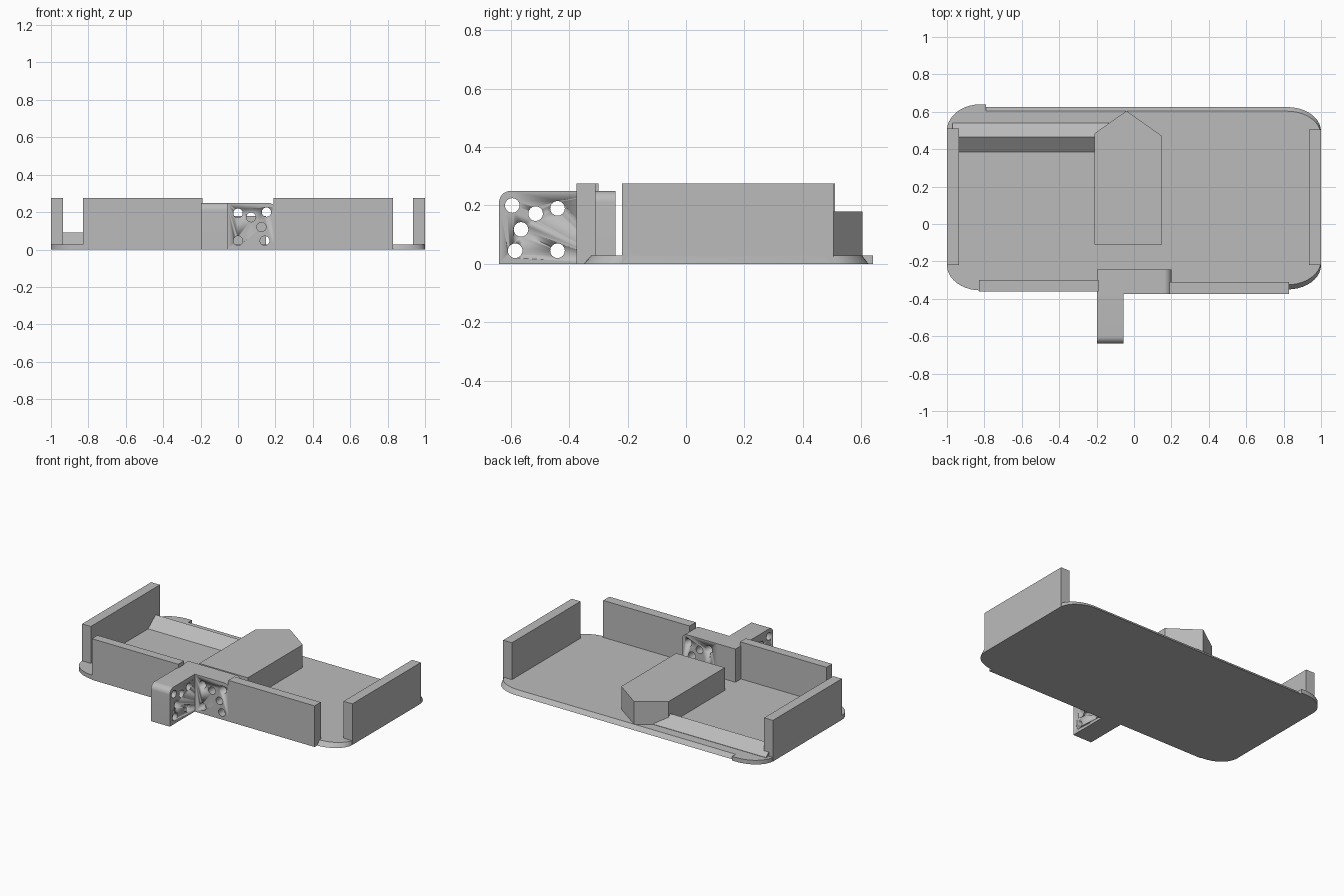
import bpy, bmesh, math
from mathutils import Vector

cube = bpy.data.objects.get("Cube")
if cube:
    bpy.data.objects.remove(cube, do_unlink=True)

grey = bpy.data.materials.new("plain grey")
grey.use_nodes = True
COLOUR = (0.5, 0.5, 0.5, 1)
grey.diffuse_color = COLOUR
grey.node_tree.nodes["Principled BSDF"].inputs["Base Color"].default_value = COLOUR


def loft(name, rings, smooth=True):
    """Solid between two matching closed rings."""
    bm = bmesh.new()
    a, b = [[bm.verts.new(p) for p in ring] for ring in rings]
    bm.faces.new(a)
    bm.faces.new(b)
    n = len(a)
    for i in range(n):
        j = (i + 1) % n
        bm.faces.new((a[i], a[j], b[j], b[i]))
    bmesh.ops.recalc_face_normals(bm, faces=bm.faces)
    mesh = bpy.data.meshes.new(name)
    bm.to_mesh(mesh)
    bm.free()
    mesh.materials.append(grey)
    obj = bpy.data.objects.new(name, mesh)
    bpy.context.collection.objects.link(obj)
    if smooth:
        bpy.ops.object.select_all(action='DESELECT')
        obj.select_set(True)
        bpy.context.view_layer.objects.active = obj
        bpy.ops.object.shade_smooth_by_angle(angle=math.radians(30))
    return obj


def place(axis, p, d):
    """Put a 2D point on the plane at depth d along an axis."""
    u, v = p
    return {'X': (d, u, v), 'Y': (u, d, v), 'Z': (u, v, d)}[axis]


def prism(name, axis, outline, lo, hi, smooth=True):
    return loft(name, [[place(axis, p, d) for p in outline] for d in (lo, hi)], smooth)


def box(name, x, y, z):
    return prism(name, 'Z', [(x[0], y[0]), (x[1], y[0]), (x[1], y[1]), (x[0], y[1])], *z, smooth=False)


def arc(cx, cy, rx, ry, start, steps=10):
    """Quarter ellipse, anticlockwise from start degrees."""
    angles = [math.radians(start + 90 * i / steps) for i in range(steps + 1)]
    return [(cx + rx * math.cos(t), cy + ry * math.sin(t)) for t in angles]


def tray_outline(front, back):
    rx, ry = 0.18, 0.13
    out = []
    for sx, y, start in ((1, back, 0), (-1, back, 90), (-1, front, 180), (1, front, 270)):
        cy = y - ry if y > 0 else y + ry
        out += arc(sx * (1 - rx), cy, rx, ry, start)
    return out


def drill(obj, axis, points, lo, hi, radius=0.025):
    """Round holes cut right through along an axis."""
    for i, (u, v) in enumerate(points):
        ring = [(u + radius * math.cos(k * math.tau / 24), v + radius * math.sin(k * math.tau / 24))
                for k in range(24)]
        cutter = prism(f"{obj.name}_hole_cutter_{i}", axis, ring, lo - 0.05, hi + 0.05)
        cutter.hide_render = True
        cutter.hide_viewport = True
        mod = obj.modifiers.new(f"hole_{i}", 'BOOLEAN')
        mod.object = cutter
        mod.operation = 'DIFFERENCE'
        mod.solver = 'EXACT'


# Thin tray with sloping front and back edges
loft("tray", [[(x, y, 0) for x, y in tray_outline(-0.35, 0.625)],
              [(x, y, 0.028) for x, y in tray_outline(-0.325, 0.603)]])

# Squarer lips at the two right corners
prism("back_corner_lip", 'Z',
      [(-0.79, 0.45), (-0.79, 0.64)] + arc(-0.82, 0.5, 0.18, 0.14, 90) + [(-1, 0.45)], 0, 0.028)
prism("front_corner_lip", 'Z',
      [(-1, -0.15)] + arc(-0.82, -0.22, 0.18, 0.135, 180) + [(-0.7, -0.355), (-0.7, -0.15)], 0, 0.028)

# Upright walls
box("right_wall", (-1, -0.935), (-0.22, 0.51), (0, 0.275))
box("left_wall", (0.935, 1), (-0.22, 0.505), (0, 0.275))
box("front_right_wall", (-0.83, -0.19), (-0.36, -0.30), (0, 0.275))
box("front_left_wall", (0.19, 0.83), (-0.375, -0.31), (0, 0.275))

# Low ridge along the back
prism("back_ridge", 'X', [(0.385, 0.02), (0.54, 0.02), (0.54, 0.03), (0.465, 0.092), (0.385, 0.028)],
      -0.97, -0.12, smooth=False)

# Pointed block in the middle
prism("pointed_block", 'Z', [(-0.21, -0.11), (0.15, -0.11), (0.15, 0.47), (-0.04, 0.605), (-0.21, 0.485)],
      0.02, 0.18, smooth=False)

# Drilled corner bracket: cross piece and forward arm
cross = prism("bracket_cross_piece", 'Y',
              [(-0.06, 0), (0.2, 0)] + arc(0.16, 0.21, 0.04, 0.04, 0) + [(-0.06, 0.25)], -0.375, -0.242)
drill(cross, 'Y', [(0, 0.195), (0.07, 0.173), (0.152, 0.2), (0.125, 0.12), (0, 0.047), (0.143, 0.047)],
      -0.375, -0.242)

arm = prism("bracket_arm", 'X',
            [(-0.64, 0), (-0.242, 0), (-0.242, 0.25)] + arc(-0.6, 0.21, 0.04, 0.04, 90), -0.197, -0.057)
drill(arm, 'X', [(-0.595, 0.2), (-0.515, 0.172), (-0.44, 0.19), (-0.565, 0.118), (-0.585, 0.045), (-0.44, 0.045)],
      -0.197, -0.057)
